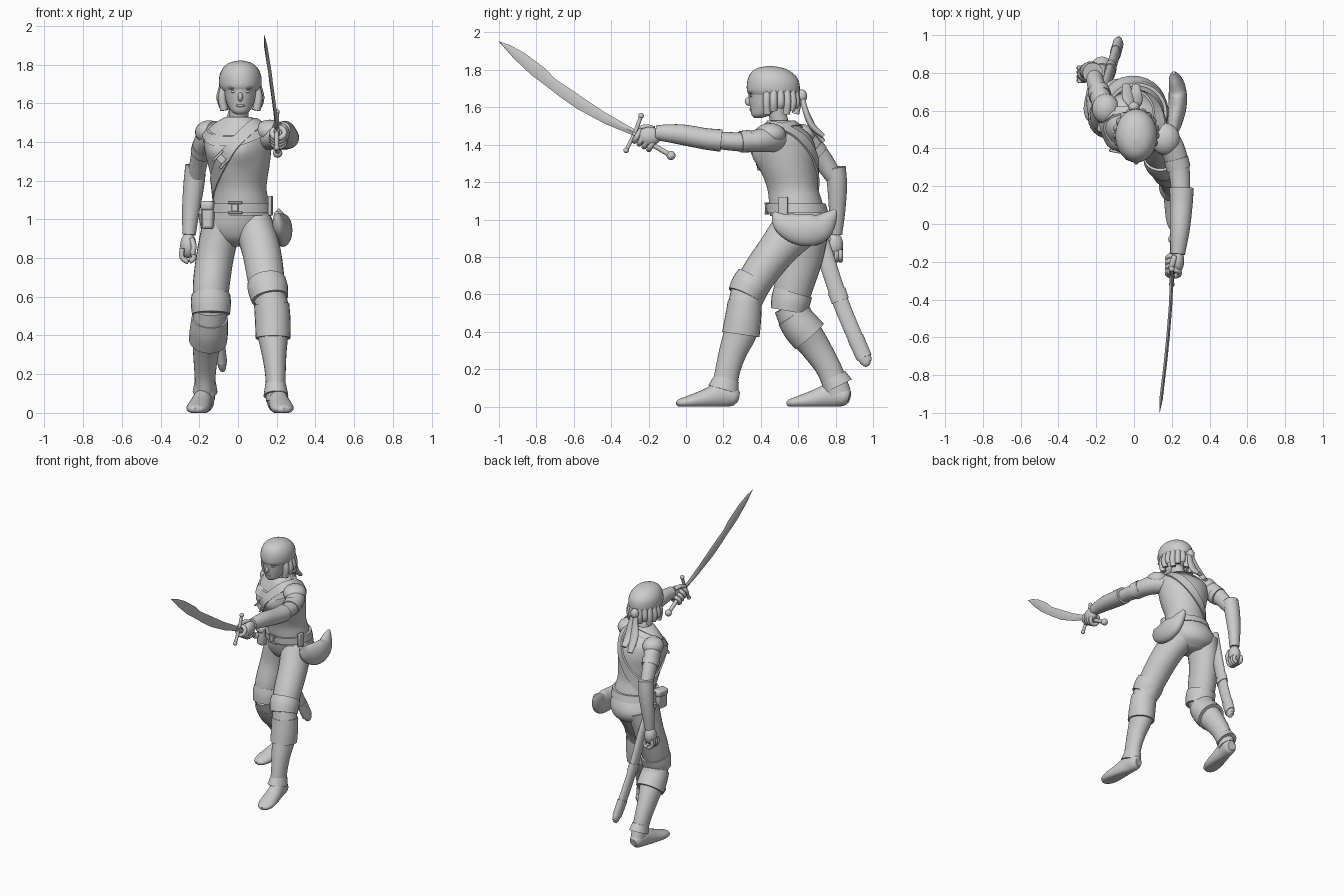
import bpy
from math import sin, cos, pi, radians, exp
from mathutils import Vector
from mathutils.bvhtree import BVHTree

if "Cube" in bpy.data.objects:
    bpy.data.objects.remove(bpy.data.objects["Cube"], do_unlink=True)

grey = bpy.data.materials.new("plain_grey")
grey.use_nodes = True
grey.diffuse_color = (.6, .6, .6, 1)
for node in grey.node_tree.nodes:
    if node.type == 'BSDF_PRINCIPLED':
        node.inputs["Base Color"].default_value = (.6, .6, .6, 1)
parts = []


def finish(obj, name):
    obj.name = name
    obj.data.materials.append(grey)
    parts.append(obj)
    return obj


def mesh_object(name, verts, faces):
    mesh = bpy.data.meshes.new(name)
    mesh.from_pydata(verts, [], faces)
    obj = bpy.data.objects.new(name, mesh)
    bpy.context.collection.objects.link(obj)
    return finish(obj, name)


def smooth_path(rows, steps):
    """Catmull-Rom interpolation of rows of numbers."""
    rows = [list(r) for r in rows]
    out = []
    for i in range(len(rows) - 1):
        p, q, r = rows[max(i - 1, 0)], rows[i], rows[i + 1]
        s = rows[min(i + 2, len(rows) - 1)]
        for k in range(steps):
            t = k / steps
            out.append([b + t * (c - a) / 2 + t * t * (a - 2.5 * b + 2 * c - d / 2)
                        + t ** 3 * (1.5 * (b - c) + (d - a) / 2)
                        for a, b, c, d in zip(p, q, r, s)])
    return out + [rows[-1]]


def loft(name, rows, yaw=0, level=False, sides=24, steps=5, shape=None):
    """Skin of ellipses; each row is x, y, z, width radius, depth radius."""
    rings = smooth_path(rows, steps)
    centres = [Vector(r[:3]) for r in rings]
    verts, faces, last = [], [], len(rings) - 1
    for i, ring in enumerate(rings):
        side = Vector((cos(radians(yaw)), sin(radians(yaw)), 0))
        along = Vector((0, 0, 1))
        if not level:
            along = (centres[min(i + 1, last)] - centres[max(i - 1, 0)]).normalized()
            side = (side - along * side.dot(along)).normalized()
        depth = along.cross(side)
        for k in range(sides):
            a = 2 * pi * k / sides
            co = centres[i] + side * ring[3] * cos(a) + depth * ring[4] * sin(a)
            verts.append(shape(co) if shape else co)
    for i in range(last):
        for k in range(sides):
            n = (k + 1) % sides
            faces.append((i * sides + k, i * sides + n,
                          (i + 1) * sides + n, (i + 1) * sides + k))
    faces.append(tuple(reversed(range(sides))))
    faces.append(tuple(range(last * sides, (last + 1) * sides)))
    return mesh_object(name, verts, faces)


def tube(name, points, radius):
    return loft(name, [(*p, radius, radius) for p in points], sides=10, steps=4)


def ball(name, loc, size):
    bpy.ops.mesh.primitive_uv_sphere_add(segments=24, ring_count=14, radius=1, location=loc, scale=size)
    return finish(bpy.context.object, name)


def box(name, loc, size, rot=(0, 0, 0), bevel=.006):
    bpy.ops.mesh.primitive_cube_add(size=1, location=loc, rotation=rot, scale=size)
    bpy.ops.object.transform_apply(location=False, rotation=False, scale=True)
    obj = finish(bpy.context.object, name)
    mod = obj.modifiers.new("bevel", 'BEVEL')
    mod.width, mod.segments = bevel, 2
    return obj


def band(name, tree, centre, normal, width, thick=.012, count=64):
    """Strap wrapped round a body where a plane cuts it."""
    centre, normal = Vector(centre), Vector(normal).normalized()
    a = normal.orthogonal().normalized()
    b = normal.cross(a)
    verts, faces = [], []
    for k in range(count):
        out = a * cos(2 * pi * k / count) + b * sin(2 * pi * k / count)
        for edge in (-1, 1):
            base = centre + normal * edge * width / 2
            hit = tree.ray_cast(base + out * .6, -out)[0] or base + out * .1
            pair = [hit - out * .006, hit + out * thick]
            verts += pair if edge < 0 else pair[::-1]
    for k in range(count):
        n = (k + 1) % count
        for j in range(4):
            m = (j + 1) % 4
            faces.append((k * 4 + j, k * 4 + m, n * 4 + m, n * 4 + j))
    return mesh_object(name, verts, faces)


# torso: breeches seat and vest
turn = -22
front = Vector((sin(radians(turn)), -cos(radians(turn)), 0))
across = Vector((cos(radians(turn)), sin(radians(turn)), 0))
chest = Vector((0, .535, 1.35)) + front * .12


def bust(co):
    push = sum(exp(-((co - chest - across * s * .075).length / .065) ** 2) for s in (-1, 1))
    return co + front * .035 * push


loft("breeches_seat", [(0, .63, .86, .07, .07), (0, .635, .9, .14, .13), (0, .63, .96, .172, .155),
                       (.01, .61, 1.03, .16, .152), (.015, .59, 1.08, .14, .135)], yaw=-10, level=True)
vest = loft("vest", [(.015, .6, 1.02, .155, .15), (.015, .585, 1.1, .142, .142),
                     (.01, .57, 1.17, .138, .137), (.005, .55, 1.27, .158, .15),
                     (0, .54, 1.36, .175, .155), (0, .53, 1.44, .18, .135),
                     (0, .515, 1.49, .135, .1), (0, .5, 1.53, .065, .065)],
            yaw=turn, level=True, sides=40, shape=bust)
tree = BVHTree.FromPolygons([v.co for v in vest.data.vertices],
                            [tuple(p.vertices) for p in vest.data.polygons])


def on_front(x, z):
    hit = tree.ray_cast(Vector((x, -1, z)), Vector((0, 1, 0)))[0]
    return hit if hit else Vector((x, .45, z))


# straps, belt and their fittings
strap_line = Vector((.27, -.11, .37))
band("chest_strap", tree, (-.015, .545, 1.31), strap_line.cross(front), .06)
band("collar", tree, (0, .5, 1.47), front * .5 + Vector((0, 0, 1)), .035)
band("belt", tree, (.012, .592, 1.06), (0, 0, 1), .05, .016)
for label, x, z, tilt in (("belt", -.015, 1.06, 0), ("strap", -.085, 1.31, -.8)):
    spot = on_front(x, z) + Vector((0, -.016, 0))
    for s in (-1, 1):
        rail = Vector((0, 0, s * .026))
        rail.rotate(Vector((0, 0, 1)).rotation_difference(Vector((sin(tilt), 0, cos(tilt)))))
        box(label + "_buckle_rail", spot + rail, (.075, .014, .012), (0, tilt, -.2), .003)
    box(label + "_buckle_plate", spot, (.035, .018, .04), (0, tilt, -.2), .004)
box("belt_pouch", (-.152, .53, 1.02), (.06, .09, .14), (0, 0, -.2), .015)
box("belt_pouch_flap", (-.155, .53, 1.07), (.068, .098, .05), (0, 0, -.2), .015)
box("hip_bag_strap", (.168, .52, 1.07), (.02, .05, .1), (0, 0, -.2))
loft("hip_bag", [(.2, .47, 1.035, .012, .012), (.212, .52, .98, .035, .06), (.23, .62, .945, .048, .085),
                 (.23, .71, .955, .046, .078), (.215, .77, 1.01, .03, .042), (.21, .8, 1.05, .008, .01)])

# scabbard with metal bands
loft("scabbard", [(-.18, .66, 1.04, .028, .045), (-.15, .73, .85, .026, .045), (-.12, .83, .55, .025, .043),
                  (-.085, .95, .27, .024, .038), (-.078, .98, .225, .01, .012)])
loft("scabbard_band", [(-.128, .805, .62, .03, .049), (-.122, .825, .565, .03, .048)])
loft("scabbard_tip", [(-.098, .905, .37, .029, .045), (-.084, .953, .262, .028, .042)])

# legs, boots and feet
loft("left_thigh", [(.08, .6, .97, .1, .13), (.12, .49, .84, .1, .105), (.145, .38, .69, .095, .095),
                    (.165, .325, .57, .08, .085)])
loft("left_breeches_cuff", [(.148, .365, .68, .1, .1), (.155, .34, .64, .104, .102), (.165, .315, .59, .096, .096)])
loft("left_boot", [(.165, .325, .61, .08, .085), (.178, .31, .52, .088, .09), (.18, .295, .41, .08, .09),
                   (.188, .25, .29, .062, .074), (.194, .22, .18, .052, .066), (.195, .2, .06, .05, .07)])
loft("left_boot_fold", [(.174, .315, .56, .091, .091), (.18, .305, .47, .092, .097), (.181, .293, .385, .09, .101)])
loft("left_ankle_cuff", [(.194, .218, .15, .053, .067), (.196, .2, .09, .064, .084)])
loft("right_thigh", [(-.085, .64, .97, .1, .13), (-.12, .62, .8, .097, .112), (-.14, .575, .64, .094, .104),
                     (-.142, .555, .52, .082, .088)])
loft("right_breeches_cuff", [(-.14, .572, .61, .1, .106), (-.14, .56, .565, .104, .105), (-.14, .55, .51, .098, .098)])
loft("right_boot", [(-.145, .555, .54, .083, .088), (-.15, .61, .43, .088, .095), (-.165, .69, .32, .068, .08),
                    (-.17, .765, .2, .055, .068), (-.17, .815, .07, .05, .068)])
loft("right_boot_fold", [(-.146, .568, .49, .094, .09), (-.15, .612, .43, .099, .1), (-.155, .66, .375, .099, .102)])
loft("right_ankle_cuff", [(-.17, .79, .16, .055, .068), (-.17, .815, .11, .064, .08)])


def foot(name, heel, toe):
    heel, toe = Vector(heel), Vector(toe)
    outline = ((0, .05, .03, .03), (.08, .055, .046, .052), (.3, .06, .05, .065), (.55, .04, .057, .05),
               (.8, .025, .058, .034), (.95, .018, .04, .022), (1, .015, .015, .01))
    loft(name, [(*(heel.lerp(toe, t) + Vector((0, 0, z))), w, d) for t, z, w, d in outline],
         shape=lambda co: Vector((co.x, co.y, max(co.z, 0))))


foot("left_foot", (.192, .28, 0), (.24, -.05, 0))
foot("right_foot", (-.165, .875, 0), (-.22, .54, 0))

# arms
ball("left_shoulder_cap", (.165, .45, 1.455), (.078, .085, .06))
ball("right_shoulder_cap", (-.15, .61, 1.45), (.072, .08, .062))
loft("left_upper_arm", [(.11, .5, 1.43, .07, .07), (.19, .42, 1.425, .068, .065), (.235, .3, 1.415, .058, .052),
                        (.25, .15, 1.425, .048, .046)])
loft("left_sleeve_hem", [(.222, .345, 1.42, .066, .06), (.237, .29, 1.415, .064, .058)])
loft("left_gauntlet", [(.252, .19, 1.422, .064, .06), (.25, .1, 1.432, .06, .057), (.243, -.03, 1.455, .052, .054),
                       (.232, -.16, 1.465, .038, .04)])
loft("right_upper_arm", [(-.11, .56, 1.44, .065, .07), (-.165, .64, 1.41, .058, .068),
                         (-.195, .72, 1.33, .048, .056), (-.215, .79, 1.23, .044, .046)])
loft("right_sleeve_hem", [(-.178, .675, 1.375, .06, .067), (-.188, .705, 1.345, .058, .064)])
loft("right_gauntlet", [(-.218, .8, 1.28, .054, .054), (-.228, .808, 1.18, .054, .053),
                        (-.243, .808, 1.05, .046, .044), (-.253, .8, .92, .034, .035)])
ball("right_palm", (-.257, .795, .865), (.042, .045, .065))
for i in range(4):
    y = .76 + .022 * i
    tube("right_finger", [(-.288, y, .85), (-.29, y, .805), (-.258, y, .782), (-.228, y, .8), (-.236, y, .835)], .013)
tube("right_thumb", [(-.24, .765, .9), (-.228, .75, .86), (-.236, .75, .82)], .014)

# sabre and the hand round its grip
pommel, hilt = Vector((.205, -.08, 1.342)), Vector((.2, -.285, 1.462))
grip_axis = (hilt - pommel).normalized()
tube("sabre_grip", [pommel, hilt], .014)
ball("sabre_pommel", pommel, (.024, .024, .024))
tube("sabre_guard", [(.2, -.24, 1.555), (.2, -.275, 1.46), (.2, -.32, 1.37)], .011)
for z, y in ((1.555, -.24), (1.37, -.32)):
    ball("sabre_guard_knob", (.2, y, z), (.015, .015, .015))
ball("left_palm", (.232, -.195, 1.445), (.034, .062, .05))
for i in range(4):
    bpy.ops.mesh.primitive_torus_add(major_radius=.032, minor_radius=.0145, major_segments=20, minor_segments=10,
                                     location=pommel.lerp(hilt, .5 + .125 * i) + Vector((.008, 0, 0)),
                                     rotation=grip_axis.to_track_quat('Z', 'Y').to_euler())
    finish(bpy.context.object, "left_finger")
tube("left_thumb", [(.215, -.17, 1.485), (.2, -.22, 1.495), (.19, -.26, 1.475)], .015)

edges = [(-.28, 1.485, -.27, 1.445), (-.44, 1.577, -.43, 1.51), (-.6, 1.685, -.58, 1.59), (-.7, 1.752, -.68, 1.66),
         (-.75, 1.805, -.73, 1.7), (-.86, 1.888, -.83, 1.775), (-.94, 1.932, -.92, 1.86), (-1, 1.953, -1, 1.95)]
verts, faces = [], []
for yu, zu, yl, zl in edges:
    x = .2 - .065 * max(0, (-.28 - yu) / .72) ** 1.5
    ym, zm = (yu + yl) / 2, (zu + zl) / 2
    thick = .009 if yu > -.99 else .001
    verts += [(x, yu, zu), (x + thick, ym, zm), (x, yl, zl), (x - thick, ym, zm)]
for i in range(len(edges) - 1):
    for j in range(4):
        m = (j + 1) % 4
        faces.append((i * 4 + j, i * 4 + m, i * 4 + 4 + m, i * 4 + 4 + j))
end = len(verts)
mesh_object("sabre_blade", verts, faces + [(3, 2, 1, 0), tuple(range(end - 4, end))])

# head, face and hair
mid = .012
tube("neck", [(0, .51, 1.48), (.005, .49, 1.56), (mid, .47, 1.64)], .05)
loft("head", [(mid, .385, 1.543, .022, .02), (mid, .402, 1.56, .048, .052), (mid, .43, 1.6, .07, .088),
              (mid, .445, 1.65, .083, .11), (mid, .455, 1.7, .09, .12), (mid, .46, 1.77, .075, .1)], level=True)
ball("nose", (mid, .336, 1.632), (.013, .022, .024))
ball("lips", (mid, .352, 1.588), (.024, .014, .008))
for s in (-1, 1):
    ball("eye", (mid + s * .034, .35, 1.66), (.015, .009, .007))
    ball("brow", (mid + s * .036, .35, 1.678), (.025, .014, .007))
    ball("ear", (mid + s * .085, .46, 1.635), (.012, .022, .03))
for i in range(13):
    a = radians(-25 + 230 * i / 12)
    x, y, drop = mid + .088 * cos(a), .48 + .105 * sin(a), .02 * (i % 3)
    tube("hair_lock", [(x, y, 1.69), (x + .016 * cos(a), y + .012 * sin(a), 1.63),
                       (x + .004 * cos(a), y, 1.565 + drop)], .021)
loft("head_scarf", [(mid, .468, 1.665, .098, .132), (mid, .467, 1.695, .11, .142), (mid, .465, 1.745, .107, .136),
                    (mid, .458, 1.785, .087, .11), (mid, .452, 1.81, .054, .068), (mid, .45, 1.821, .008, .01)],
     level=True, sides=32)
ball("scarf_knot", (0, .62, 1.66), (.03, .028, .036))
for s in (-1, 1):
    loft("scarf_tail", [(s * .008, .62, 1.66, .014, .012), (s * .018, .64, 1.58, .024, .016),
                        (s * .022 - .01, .675, 1.5, .032, .018), (s * .026 - .015, .735, 1.43 + s * .015, .02, .012)])

# smooth shading with crisp rims
bpy.ops.object.select_all(action='DESELECT')
for obj in parts:
    obj.select_set(True)
bpy.context.view_layer.objects.active = parts[0]
bpy.ops.object.shade_smooth_by_angle(angle=radians(40))
